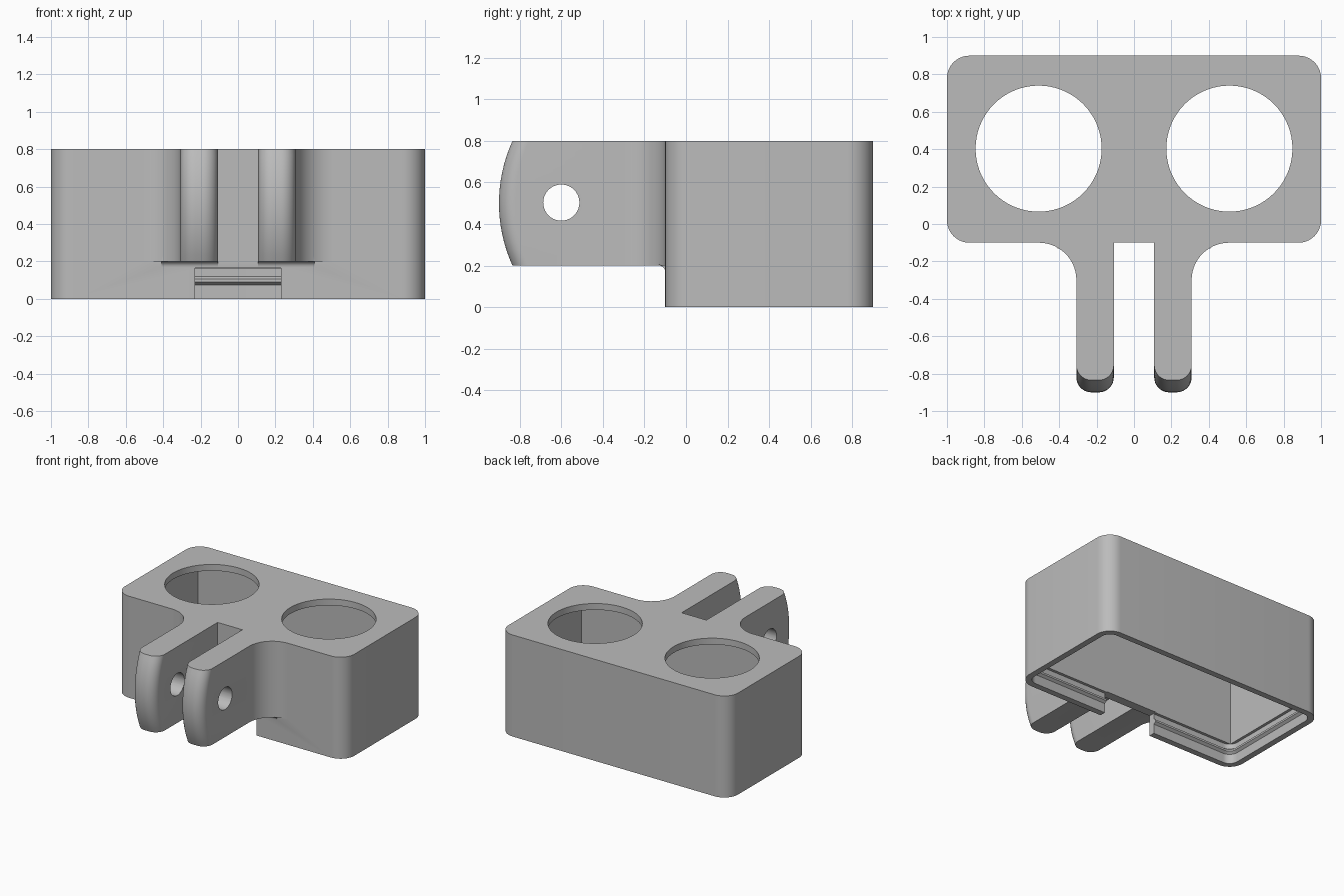
import bpy
import bmesh
from math import cos, sin, pi, sqrt

cube = bpy.data.objects.get("Cube")
if cube:
    bpy.data.objects.remove(cube, do_unlink=True)

grey = bpy.data.materials.new("plain_grey")
grey.use_nodes = True
grey.diffuse_color = (0.5, 0.5, 0.5, 1)
grey.node_tree.nodes["Principled BSDF"].inputs["Base Color"].default_value = (0.5, 0.5, 0.5, 1)

BACK, FRONT, TOP = 0.9, -0.1, 0.8
MID_Y = (BACK + FRONT) / 2
CORNER = 0.12


def loft(name, rings):
    """Closed solid through matching rings of 3D points."""
    bm = bmesh.new()
    loops = [[bm.verts.new(p) for p in ring] for ring in rings]
    n = len(loops[0])
    for a, b in zip(loops, loops[1:]):
        for i in range(n):
            j = (i + 1) % n
            bm.faces.new((a[i], a[j], b[j], b[i]))
    bm.faces.new(loops[0])
    bm.faces.new(loops[-1])
    bmesh.ops.recalc_face_normals(bm, faces=bm.faces)
    mesh = bpy.data.meshes.new(name)
    bm.to_mesh(mesh)
    bm.free()
    mesh.materials.append(grey)
    obj = bpy.data.objects.new(name, mesh)
    bpy.context.collection.objects.link(obj)
    return obj


def arc(cx, cy, r, start, end, steps=10):
    return [(cx + r * cos(start + (end - start) * i / steps),
             cy + r * sin(start + (end - start) * i / steps)) for i in range(steps + 1)]


def rounded_rect(inset, z):
    """Body outline moved inward, with concentric corners."""
    r = CORNER - inset
    hx, hy = 1 - CORNER, (BACK - FRONT) / 2 - CORNER
    pts = []
    for k, (sx, sy) in enumerate([(1, 1), (-1, 1), (-1, -1), (1, -1)]):
        pts += arc(sx * hx, MID_Y + sy * hy, r, k * pi / 2, (k + 1) * pi / 2)
    return [(x, y, z) for x, y in pts]


def box(name, x0, x1, y0, y1, z0, z1):
    return loft(name, [[(x0, y0, z), (x1, y0, z), (x1, y1, z), (x0, y1, z)] for z in (z0, z1)])


def combine(target, other, operation):
    mod = target.modifiers.new("combine", 'BOOLEAN')
    mod.operation = operation
    mod.solver = 'EXACT'
    mod.object = other
    bpy.context.view_layer.objects.active = target
    bpy.ops.object.modifier_apply(modifier=mod.name)
    bpy.data.objects.remove(other, do_unlink=True)


# Rounded shell, open underneath
body = loft("twin_ring_housing", [rounded_rect(0, 0), rounded_rect(0, TOP)])
WALL = 0.07
combine(body, box("cavity", WALL - 1, 1 - WALL, FRONT + WALL, BACK - WALL, 0.14, 0.75), 'DIFFERENCE')

# Lid recess with a snap ridge running round it
LIP = 0.048
profile = [(LIP, -0.1), (LIP, 0.075), (LIP + 0.02, 0.09), (LIP + 0.02, 0.105),
           (LIP, 0.12), (LIP, 0.16)]
combine(body, loft("lid_recess", [rounded_rect(i, z) for i, z in profile]), 'DIFFERENCE')

# Notch in the front wall
combine(body, box("notch", -0.23, 0.23, FRONT - 0.1, FRONT + 0.1, -0.1, 0.165), 'DIFFERENCE')

# Two round openings in the top
for side in (-1, 1):
    circle = arc(side * 0.51, 0.403, 0.337, 0, 2 * pi, 72)[:-1]
    cutter = loft("round_opening", [[(x, y, z) for x, y in circle] for z in (0.6, 1)])
    combine(body, cutter, 'DIFFERENCE')

# Hinge arms: rounded tips bowed in side view, flared into the wall
INNER, OUTER, FLARE, TIP_R, BURY = 0.108, 0.308, 0.2, 0.08, FRONT + 0.03
BOW, BOTTOM = 0.725, 0.2


def arm_ring(side, z):
    tip = -0.9 + BOW - sqrt(BOW ** 2 - (z - 0.5) ** 2)
    pts = [(INNER, BURY)]
    pts += arc(INNER + TIP_R, tip + TIP_R, TIP_R, pi, 1.5 * pi)
    pts += arc(OUTER - TIP_R, tip + TIP_R, TIP_R, 1.5 * pi, 2 * pi)
    pts += arc(OUTER + FLARE, FRONT - FLARE, FLARE, pi, pi / 2, 14)
    pts += [(OUTER + FLARE, BURY)]
    return [(side * x, y, z) for x, y in pts]


for side in (-1, 1):
    levels = [BOTTOM + (TOP - BOTTOM) * i / 16 for i in range(17)]
    arm = loft("hinge_arm", [arm_ring(side, z) for z in levels])
    pin = arc(-0.6, 0.503, 0.087, 0, 2 * pi, 40)[:-1]
    combine(arm, loft("pin_hole", [[(side * x, y, z) for y, z in pin] for x in (0, 0.5)]), 'DIFFERENCE')
    combine(body, arm, 'UNION')
    # Small fillet where the arm underside meets the wall
    r = 0.03
    curve = arc(FRONT - r, BOTTOM - r, r, pi / 2, 0, 6)
    section = [(FRONT - r, BOTTOM + 0.005)] + curve + [(BURY, BOTTOM - r), (BURY, BOTTOM + 0.005)]
    fillet = loft("arm_fillet", [[(side * x, y, z) for y, z in section] for x in (INNER, 0.41)])
    combine(body, fillet, 'UNION')

bpy.ops.object.select_all(action='DESELECT')
body.select_set(True)
bpy.context.view_layer.objects.active = body
bpy.ops.object.shade_smooth_by_angle(angle=pi / 6)
